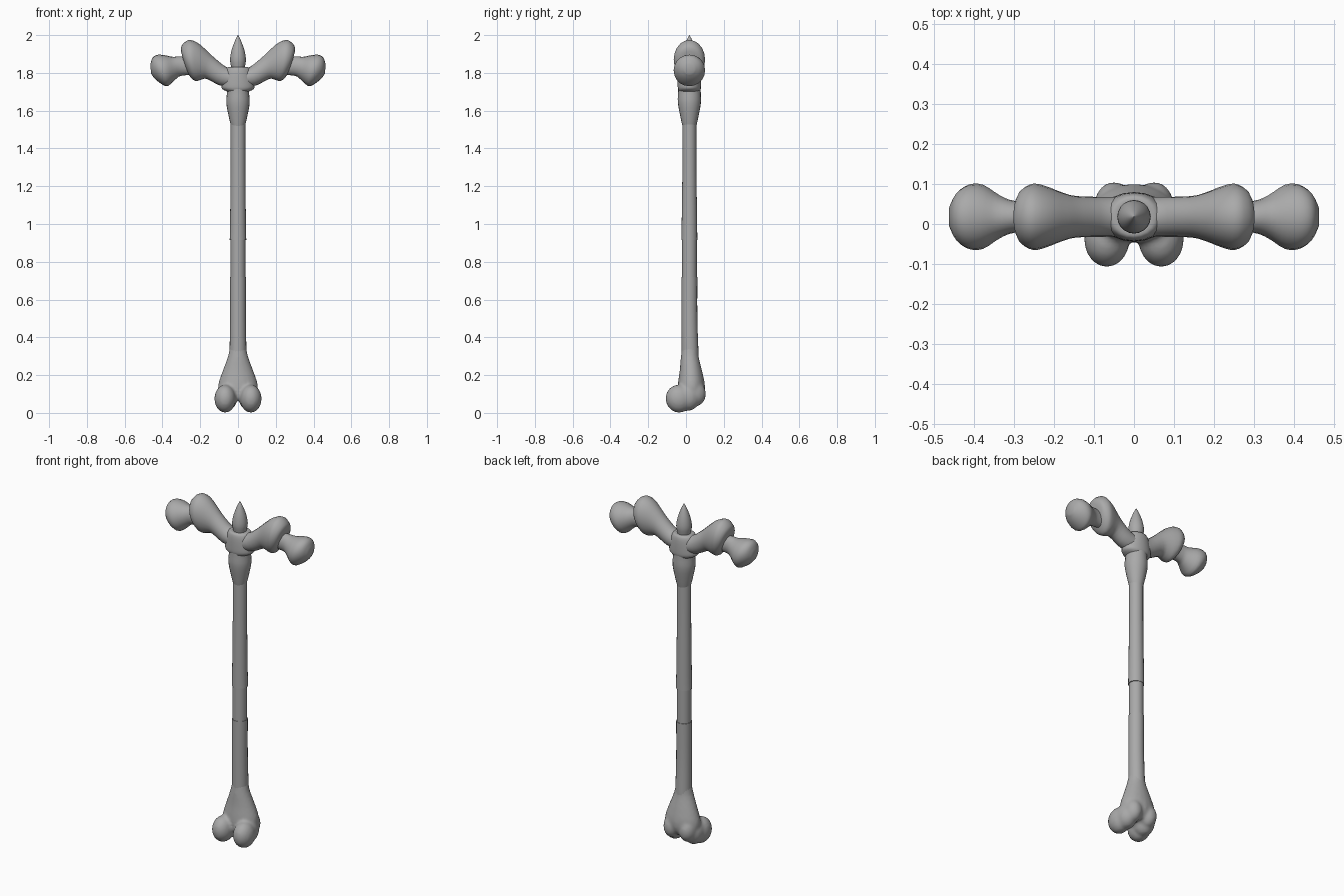
import bpy, math
from mathutils import Vector

YC = 0.018      # depth of the shaft axis
SIDES = 20

if "Cube" in bpy.data.objects:
    bpy.data.objects.remove(bpy.data.objects["Cube"], do_unlink=True)

bone = bpy.data.materials.new("bone grey")
bone.use_nodes = True
colour = (0.40, 0.40, 0.40, 1)
bone.diffuse_color = colour
bone.node_tree.nodes["Principled BSDF"].inputs["Base Color"].default_value = colour


def finish(ob):
    ob.data.materials.append(bone)
    bpy.ops.object.select_all(action="DESELECT")
    bpy.context.view_layer.objects.active = ob
    ob.select_set(True)
    bpy.ops.object.shade_smooth_by_angle(angle=math.radians(50))
    return ob


def spline(rows, steps):
    """Smoothly fill in sections between the given ones."""
    out = []
    for i in range(len(rows) - 1):
        p = [Vector(rows[max(0, min(len(rows) - 1, i + k))]) for k in (-1, 0, 1, 2)]
        for s in range(steps):
            t = s / steps
            out.append(0.5 * (2 * p[1] + (p[2] - p[0]) * t
                       + (2 * p[0] - 5 * p[1] + 4 * p[2] - p[3]) * t * t
                       + (3 * p[1] - p[0] - 3 * p[2] + p[3]) * t ** 3))
    return out + [Vector(rows[-1])]


def loft(name, rows, steps=3, side=1):
    """Each row: end a (x, z), end b (x, z), half depth, depth centre."""
    verts, faces = [], []
    rings = spline(rows, steps)
    for ax, az, bx, bz, hy, cy in rings:
        for k in range(SIDES):
            a = 2 * math.pi * k / SIDES
            c, s = math.cos(a) / 2, math.sin(a)
            verts.append((side * ((ax + bx) / 2 + (ax - bx) * c), cy + hy * s,
                          (az + bz) / 2 + (az - bz) * c))
    for r in range(len(rings) - 1):
        for k in range(SIDES):
            n = (k + 1) % SIDES
            b = r * SIDES
            faces.append((b + k, b + n, b + SIDES + n, b + SIDES + k))
    faces.append(tuple(range(SIDES)))
    faces.append(tuple(range((len(rings) - 1) * SIDES, len(rings) * SIDES)))
    me = bpy.data.meshes.new(name)
    me.from_pydata(verts, [], faces)
    ob = bpy.data.objects.new(name, me)
    bpy.context.collection.objects.link(ob)
    bpy.context.view_layer.objects.active = ob
    ob.select_set(True)
    bpy.ops.object.mode_set(mode="EDIT")
    bpy.ops.mesh.select_all(action="SELECT")
    bpy.ops.mesh.normals_make_consistent(inside=False)
    bpy.ops.object.mode_set(mode="OBJECT")
    return finish(ob)


def upright(name, rows, steps=3):
    """Each row: z, half width, half depth, depth centre."""
    return loft(name, [(w, z, -w, z, d, y) for z, w, d, y in rows], steps)


# Shaft in three overlapping lengths
upright("upper_shaft", [(0.915, 0.044, 0.042, YC), (1.0, 0.042, 0.041, YC),
                        (1.3, 0.039, 0.037, YC), (1.56, 0.039, 0.037, YC)])
upright("middle_shaft", [(0.66, 0.039, 0.039, YC), (0.96, 0.039, 0.039, YC)], 1)
upright("lower_shaft", [(0.30, 0.045, 0.045, YC + 0.004), (0.5, 0.042, 0.042, YC),
                        (0.72, 0.042, 0.042, YC)])

# Collar under the head and the hub the arms grow from
upright("collar", [(1.52, 0.037, 0.037, YC), (1.56, 0.047, 0.046, YC),
                   (1.64, 0.062, 0.061, YC), (1.70, 0.058, 0.060, YC),
                   (1.76, 0.056, 0.060, YC)])
upright("hub", [(1.70, 0.055, 0.052, YC), (1.715, 0.083, 0.060, YC),
                (1.74, 0.087, 0.062, YC), (1.80, 0.075, 0.060, YC),
                (1.827, 0.060, 0.052, YC), (1.83, 0.040, 0.036, YC)])

# Central spike
upright("spike", [(1.80, 0.032, 0.032, YC), (1.83, 0.036, 0.036, YC),
                  (1.87, 0.042, 0.042, YC), (1.92, 0.034, 0.034, YC),
                  (1.97, 0.016, 0.016, YC), (2.0, 0.001, 0.001, YC)])

# Jointed arms, one pair on each side
inner = [(0.00, 1.82, 0.03, 1.72, 0.050, YC), (0.06, 1.83, 0.10, 1.735, 0.050, YC),
         (0.125, 1.88, 0.165, 1.768, 0.052, YC), (0.165, 1.918, 0.195, 1.764, 0.061, YC),
         (0.215, 1.960, 0.222, 1.757, 0.076, YC), (0.262, 1.974, 0.243, 1.768, 0.083, YC),
         (0.298, 1.945, 0.266, 1.800, 0.066, YC), (0.302, 1.915, 0.285, 1.850, 0.03, YC)]
outer = [(0.23, 1.88, 0.23, 1.79, 0.036, YC), (0.30, 1.888, 0.30, 1.785, 0.040, YC),
         (0.345, 1.885, 0.328, 1.768, 0.054, YC), (0.385, 1.893, 0.370, 1.731, 0.080, YC),
         (0.425, 1.896, 0.400, 1.738, 0.081, YC), (0.451, 1.882, 0.437, 1.766, 0.060, YC),
         (0.464, 1.845, 0.460, 1.795, 0.026, YC)]
for label, side in (("left", 1), ("right", -1)):
    loft(label + "_inner_arm", inner, 3, side)
    loft(label + "_outer_arm", outer, 3, side)

# Flared foot with two knuckles, fused into one smooth piece
foot = upright("foot", [(0.36, 0.041, 0.041, YC + 0.004), (0.30, 0.053, 0.047, 0.020),
                        (0.22, 0.082, 0.060, 0.026), (0.15, 0.105, 0.072, 0.028),
                        (0.10, 0.100, 0.070, 0.025), (0.065, 0.060, 0.050, 0.02)])
parts = [foot]
for side in (1, -1):
    for centre, radii in (((0.068, -0.038, 0.075), (0.057, 0.070, 0.074)),
                          ((0.060, 0.005, 0.082), (0.056, 0.070, 0.072)),
                          ((0.050, 0.045, 0.105), (0.050, 0.060, 0.070))):
        bpy.ops.mesh.primitive_uv_sphere_add(segments=24, ring_count=14,
                                             location=(side * centre[0], centre[1], centre[2]))
        knob = bpy.context.object
        knob.scale = radii
        knob.rotation_euler.x = 0.2
        parts.append(knob)
bpy.ops.object.select_all(action="DESELECT")
for ob in parts:
    ob.select_set(True)
bpy.context.view_layer.objects.active = foot
bpy.ops.object.join()
remesh = foot.modifiers.new("fuse", "REMESH")
remesh.mode = "VOXEL"
remesh.voxel_size = 0.009
remesh.use_smooth_shade = True
soften = foot.modifiers.new("soften", "SMOOTH")
soften.iterations = 4
